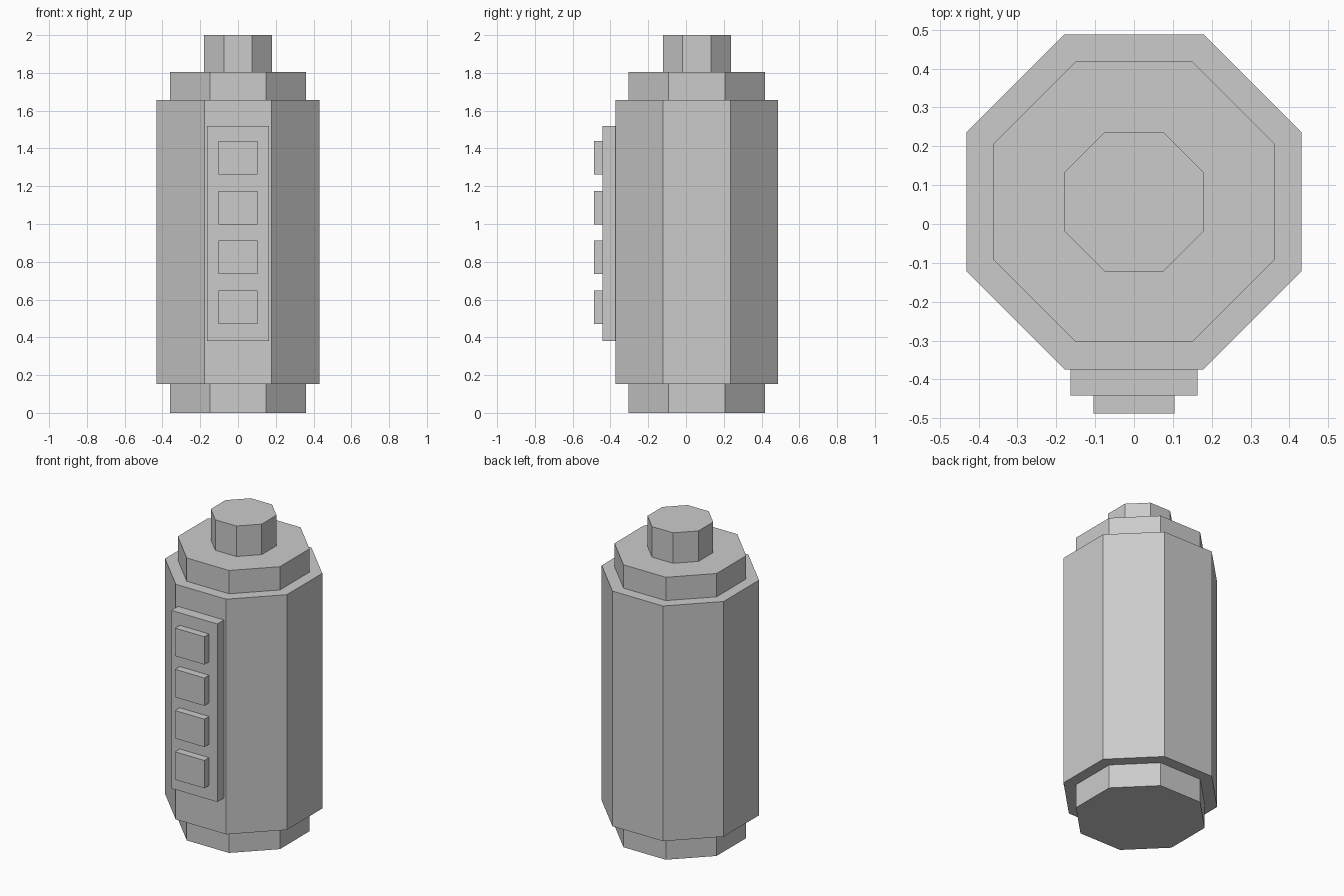
import bpy
import math

if "Cube" in bpy.data.objects:
    bpy.data.objects.remove(bpy.data.objects["Cube"])

CY = 0.057  # centre of the octagonal canister in y

grey = bpy.data.materials.new("light_grey")
grey.diffuse_color = (0.6, 0.6, 0.6, 1.0)
grey.use_nodes = True
grey.node_tree.nodes["Principled BSDF"].inputs["Base Color"].default_value = grey.diffuse_color


def finish(obj, name):
    obj.name = name
    obj.data.name = name
    obj.data.materials.append(grey)


def octagon(name, apothem, z0, z1):
    """Eight-sided prism with a flat side facing the front."""
    bpy.ops.mesh.primitive_cylinder_add(
        vertices=8, radius=apothem / math.cos(math.pi / 8),
        depth=z1 - z0, location=(0, CY, (z0 + z1) / 2),
        rotation=(0, 0, math.pi / 8))
    bpy.ops.object.transform_apply(location=False, rotation=True, scale=True)
    finish(bpy.context.object, name)


def box(name, half_width, y0, y1, z0, z1):
    bpy.ops.mesh.primitive_cube_add(
        size=1, location=(0, (y0 + y1) / 2, (z0 + z1) / 2))
    obj = bpy.context.object
    obj.scale = (2 * half_width, y1 - y0, z1 - z0)
    bpy.ops.object.transform_apply(location=False, rotation=False, scale=True)
    finish(obj, name)


# Stacked octagonal canister
octagon("base_ring", 0.361, 0.0, 0.153)
octagon("main_body", 0.431, 0.153, 1.656)
octagon("shoulder_ring", 0.361, 1.656, 1.805)
octagon("top_knob", 0.18, 1.805, 2.0)

# Raised front panel with four square buttons
box("front_panel", 0.163, -0.441, CY - 0.431, 0.381, 1.519)
for i in range(4):
    z = 0.56 + i * 0.2635
    box(f"button_{i + 1}", 0.104, -0.488, -0.441, z - 0.089, z + 0.089)
